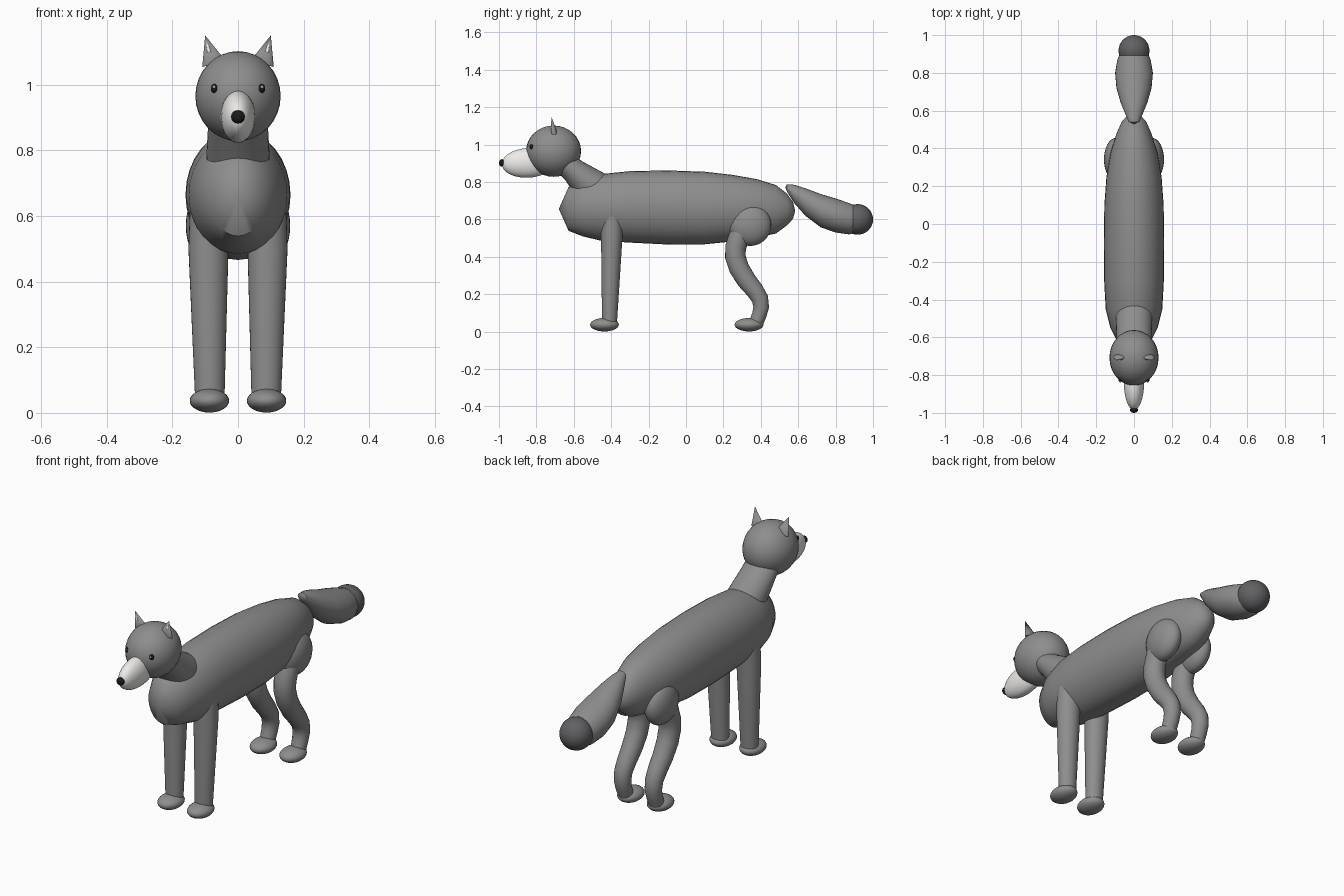
import bpy, bmesh
from math import cos, sin, tau, radians, hypot
from mathutils import Matrix, Vector

if "Cube" in bpy.data.objects:
    bpy.data.objects.remove(bpy.data.objects["Cube"])


def colour(name, rgb):
    m = bpy.data.materials.new(name)
    m.diffuse_color = (*rgb, 1)
    m.use_nodes = True
    m.node_tree.nodes["Principled BSDF"].inputs["Base Color"].default_value = m.diffuse_color
    return m


fur = colour("grey_fur", (0.27, 0.27, 0.27))
white = colour("off_white", (0.85, 0.84, 0.81))
black = colour("black", (0.01, 0.01, 0.01))
dark = colour("dark_grey", (0.12, 0.12, 0.13))


def finish(bm, name, mat=fur):
    bmesh.ops.recalc_face_normals(bm, faces=bm.faces)
    me = bpy.data.meshes.new(name)
    bm.to_mesh(me)
    bm.free()
    ob = bpy.data.objects.new(name, me)
    bpy.context.collection.objects.link(ob)
    me.materials.append(mat)
    bpy.ops.object.select_all(action='DESELECT')
    ob.select_set(True)
    bpy.context.view_layer.objects.active = ob
    bpy.ops.object.shade_smooth_by_angle(angle=radians(40))
    return ob


def ball(name, centre, radii, mat=fur, tilt=0, seg=32):
    bm = bmesh.new()
    bmesh.ops.create_uvsphere(
        bm, u_segments=seg, v_segments=seg // 2, radius=1,
        matrix=Matrix.Translation(centre) @ Matrix.Rotation(tilt, 4, 'X')
        @ Matrix.Diagonal((*radii, 1)))
    return finish(bm, name, mat)


def loft(name, rings, upright=False, poles=(None, None), seg=32):
    """Elliptical rings (x, y, z, rx, r) following a path in the yz plane."""
    bm = bmesh.new()
    loops = []
    for i, (x, y, z, rx, r) in enumerate(rings):
        a, b = rings[max(i - 1, 0)], rings[min(i + 1, len(rings) - 1)]
        ty, tz = (1, 0) if upright else (b[1] - a[1], b[2] - a[2])
        n = hypot(ty, tz)
        loops.append([bm.verts.new((x + rx * cos(t),
                                    y - r * sin(t) * tz / n,
                                    z + r * sin(t) * ty / n))
                      for t in (tau * k / seg for k in range(seg))])
    for a, b in zip(loops, loops[1:]):
        for k in range(seg):
            j = (k + 1) % seg
            bm.faces.new((a[k], a[j], b[j], b[k]))
    for loop, pole in zip((loops[0], loops[-1]), poles):
        if pole:
            p = bm.verts.new(pole)
            for k in range(seg):
                bm.faces.new((loop[k], loop[(k + 1) % seg], p))
        else:
            bm.faces.new(loop)
    return finish(bm, name)


def spike(name, base, tip, rx, ry, mat=fur, seg=20):
    """Flattened cone whose base slopes down and outward."""
    bm = bmesh.new()
    slope = -0.35 if base[0] > 0 else 0.35
    ring = [bm.verts.new(Vector(base) + Vector((rx * cos(t), ry * sin(t), slope * rx * cos(t))))
            for t in (tau * k / seg for k in range(seg))]
    p = bm.verts.new(tip)
    for k in range(seg):
        bm.faces.new((ring[k], ring[(k + 1) % seg], p))
    bm.faces.new(ring)
    return finish(bm, name, mat)


# Torso with a blunt pointed chest
loft("body", [(0, *r) for r in (
    (-.628, .656, .085, .117), (-.55, .662, .125, .153), (-.45, .664, .15, .179),
    (-.3, .667, .158, .191), (-.1, .664, .16, .198), (.1, .661, .157, .194),
    (.25, .660, .146, .178), (.38, .660, .124, .155), (.48, .654, .092, .130),
    (.54, .653, .066, .085), (.572, .648, .038, .045))],
    upright=True, poles=((0, -.68, .656), (0, .584, .645)))

# Neck and head
loft("neck", [(0, -.70, .95, .082, .055), (0, -.60, .86, .092, .068),
              (0, -.50, .77, .097, .1)])
ball("head", (0, -.708, .965), (.13, .147, .137))
ball("snout", (0, -.845, .902), (.053, .14, .079), white, tilt=radians(3))
ball("nose", (0, -.984, .902), (.021, .016, .02), black, seg=20)

# Tail and its dark tip
loft("tail", [(0, *r) for r in (
    (.54, .768, .028, .02), (.58, .735, .045, .05), (.64, .692, .07, .074),
    (.72, .647, .093, .089), (.80, .621, .1, .091), (.87, .604, .088, .084),
    (.893, .602, .078, .077))],
    upright=True, poles=((0, .53, .772), None))
ball("tail_tip", (0, .917, .60), (.082, .083, .082), dark)

for s, side in ((-1, "right"), (1, "left")):
    # Face details
    ball(f"eye_{side}", (s * .071, -.824, .988), (.012, .012, .014), black, seg=16)
    ball(f"eye_glint_{side}", (s * .073, -.836, .993), (.005, .004, .005), white, seg=8)
    spike(f"ear_{side}", (s * .075, -.705, 1.065), (s * .1, -.72, 1.15), .034, .016)
    spike(f"inner_ear_{side}", (s * .088, -.718, 1.1), (s * .097, -.723, 1.135), .006, .005, white)
    # Front leg and paw
    loft(f"front_leg_{side}", [(s * .086, -.409, .05, .045, .04),
                               (s * .09, -.397, .5, .061, .057),
                               (s * .086, -.393, .64, .06, .06)])
    ball(f"front_paw_{side}", (s * .087, -.436, .037), (.06, .077, .036))
    # Hind leg: thigh, bent shank and paw
    ball(f"thigh_{side}", (s * .095, .342, .57), (.064, .114, .112))
    loft(f"hind_leg_{side}", [(s * .09, *r) for r in (
        (.325, .60, .054, .056), (.285, .51, .054, .056), (.265, .45, .054, .056),
        (.264, .40, .054, .055), (.283, .34, .053, .054), (.323, .275, .05, .052),
        (.368, .22, .047, .048), (.396, .175, .044, .045), (.402, .13, .042, .042),
        (.392, .09, .04, .039), (.376, .05, .038, .038))], seg=24)
    ball(f"hind_paw_{side}", (s * .087, .337, .037), (.06, .077, .036))
